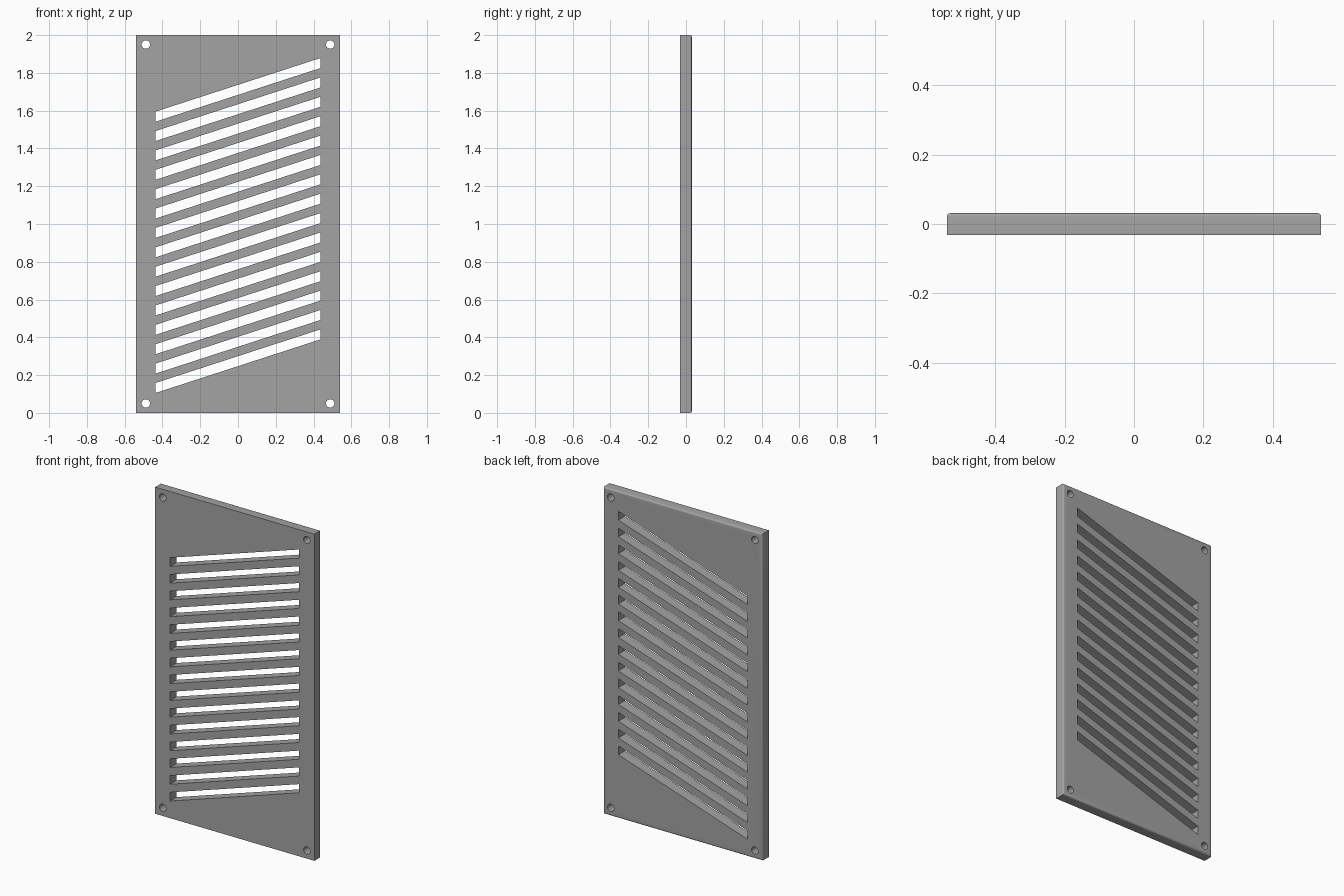
import bpy
import bmesh
import math
from mathutils import Matrix, Vector

if "Cube" in bpy.data.objects:
    bpy.data.objects.remove(bpy.data.objects["Cube"], do_unlink=True)

HALF_W, HALF_D, HEIGHT = 0.539, 0.031, 2.0
SLOTS, PITCH, SLOT_H = 15, 0.1026, 0.053
SLOT_LEFT, SLOT_RIGHT = -0.438, 0.436
SLOT_BASE, SLOT_RISE = 0.105, 0.284
HOLE_X, HOLE_INSET, HOLE_R = 0.488, 0.05, 0.022

# Plain grey material
grey = bpy.data.materials.new("grey")
grey.use_nodes = True
colour = (0.37, 0.37, 0.37, 1)
grey.diffuse_color = colour
grey.node_tree.nodes["Principled BSDF"].inputs["Base Color"].default_value = colour


def make_object(name, bm):
    bmesh.ops.recalc_face_normals(bm, faces=bm.faces)
    mesh = bpy.data.meshes.new(name)
    bm.to_mesh(mesh)
    bm.free()
    mesh.materials.append(grey)
    obj = bpy.data.objects.new(name, mesh)
    bpy.context.collection.objects.link(obj)
    return obj


# Plate with rounded rear rim
bm = bmesh.new()
bmesh.ops.create_cube(bm, size=1, matrix=Matrix.Translation((0, 0, HEIGHT / 2))
                      @ Matrix.Diagonal((2 * HALF_W, 2 * HALF_D, HEIGHT, 1)))
rim = [e for e in bm.edges if all(v.co.y > 0 for v in e.verts)]
bmesh.ops.bevel(bm, geom=rim, offset=0.01, segments=5, profile=0.5, affect='EDGES')
plate = make_object("vent_plate", bm)

# Slanted slots with vertical ends
bm = bmesh.new()
for i in range(SLOTS):
    z = SLOT_BASE + i * PITCH
    outline = [(SLOT_LEFT, z), (SLOT_RIGHT, z + SLOT_RISE),
               (SLOT_RIGHT, z + SLOT_RISE + SLOT_H), (SLOT_LEFT, z + SLOT_H)]
    face = bm.faces.new([bm.verts.new((x, -0.1, h)) for x, h in outline])
    new = bmesh.ops.extrude_face_region(bm, geom=[face])["geom"]
    bmesh.ops.translate(bm, vec=Vector((0, 0.2, 0)),
                        verts=[g for g in new if isinstance(g, bmesh.types.BMVert)])

# Corner screw holes
for x in (-HOLE_X, HOLE_X):
    for z in (HOLE_INSET, HEIGHT - HOLE_INSET):
        bmesh.ops.create_cone(bm, cap_ends=True, segments=32, radius1=HOLE_R,
                              radius2=HOLE_R, depth=0.2,
                              matrix=Matrix.Translation((x, 0, z))
                              @ Matrix.Rotation(math.pi / 2, 4, 'X'))
cutter = make_object("opening_cutter", bm)

# Cut the openings, then drop the cutter
bpy.ops.object.select_all(action='DESELECT')
plate.select_set(True)
bpy.context.view_layer.objects.active = plate
cut = plate.modifiers.new("openings", 'BOOLEAN')
cut.operation = 'DIFFERENCE'
cut.solver = 'EXACT'
cut.object = cutter
bpy.ops.object.modifier_apply(modifier=cut.name)
bpy.data.objects.remove(cutter, do_unlink=True)
bpy.ops.object.shade_smooth_by_angle(angle=math.radians(30))
